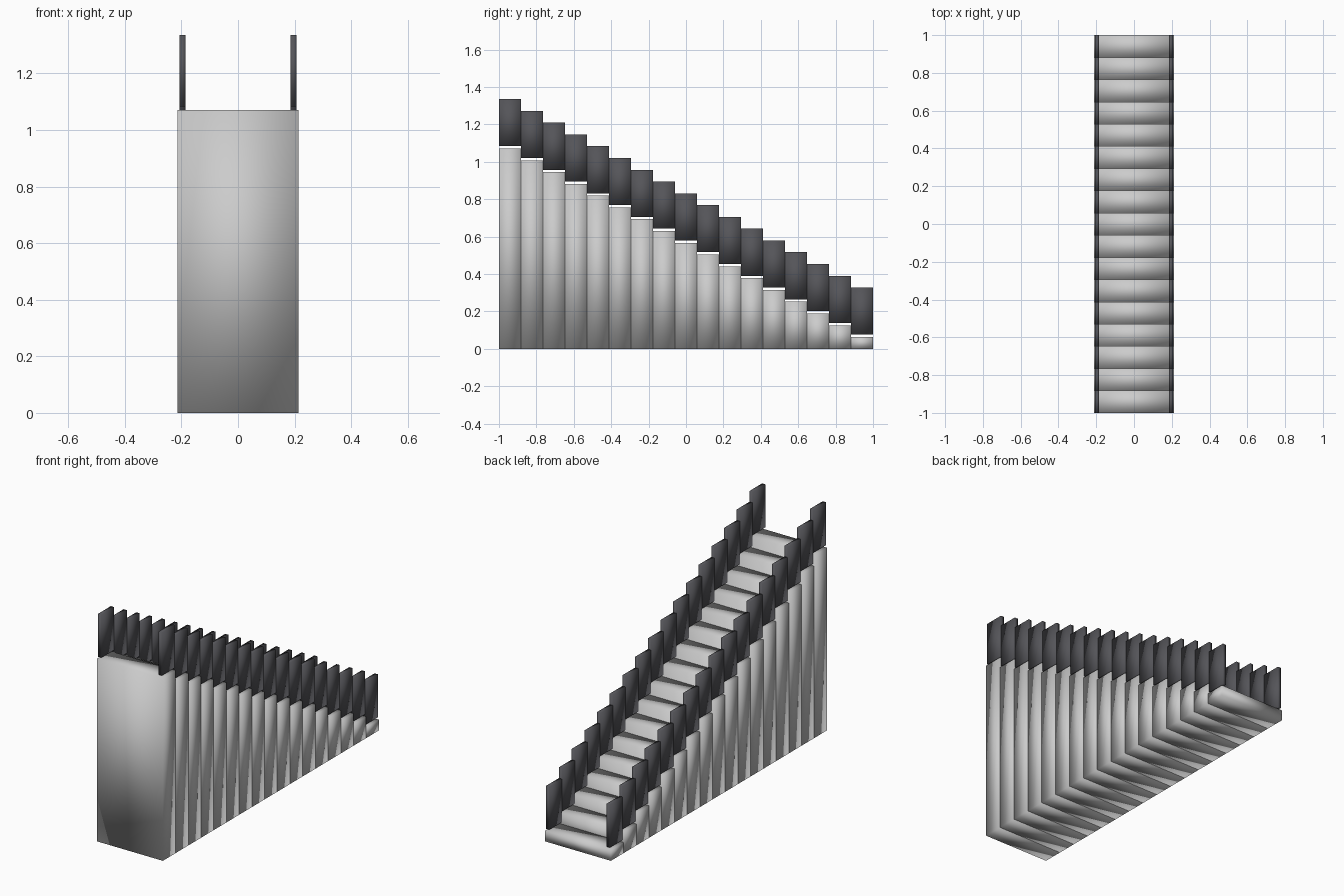
import bpy

if "Cube" in bpy.data.objects:
    bpy.data.objects.remove(bpy.data.objects["Cube"])

COUNT = 17
DEPTH = 2.0 / COUNT      # tread depth
RISE = 0.063             # height of one step
HALF_WIDTH = 0.213
GAP = 0.0125             # clearance between step and side panel
PANEL_H = 0.252

dark = bpy.data.materials.new("dark_panel")
dark.diffuse_color = (0.09, 0.09, 0.10, 1)
dark.use_nodes = True
dark.node_tree.nodes["Principled BSDF"].inputs["Base Color"].default_value = dark.diffuse_color


def box(name, centre, size, material=None):
    """Softly shaded box."""
    bpy.ops.mesh.primitive_cube_add(size=1, location=centre)
    ob = bpy.context.object
    ob.name = name
    ob.scale = size
    bpy.ops.object.transform_apply(location=False, rotation=False, scale=True)
    bpy.ops.object.shade_smooth()
    if material:
        ob.data.materials.append(material)
    return ob


for i in range(COUNT):
    y = -1 + DEPTH * (i + 0.5)
    h = RISE * (COUNT - i)
    # solid step reaching the floor
    box(f"step_{i + 1}", (0, y, h / 2), (2 * HALF_WIDTH, DEPTH, h))
    # side panels hovering just above the step
    for side, label in ((-1, "left"), (1, "right")):
        box(f"{label}_side_panel_{i + 1}",
            (side * 0.196, y, h + GAP + PANEL_H / 2),
            (0.021, DEPTH, PANEL_H), dark)
